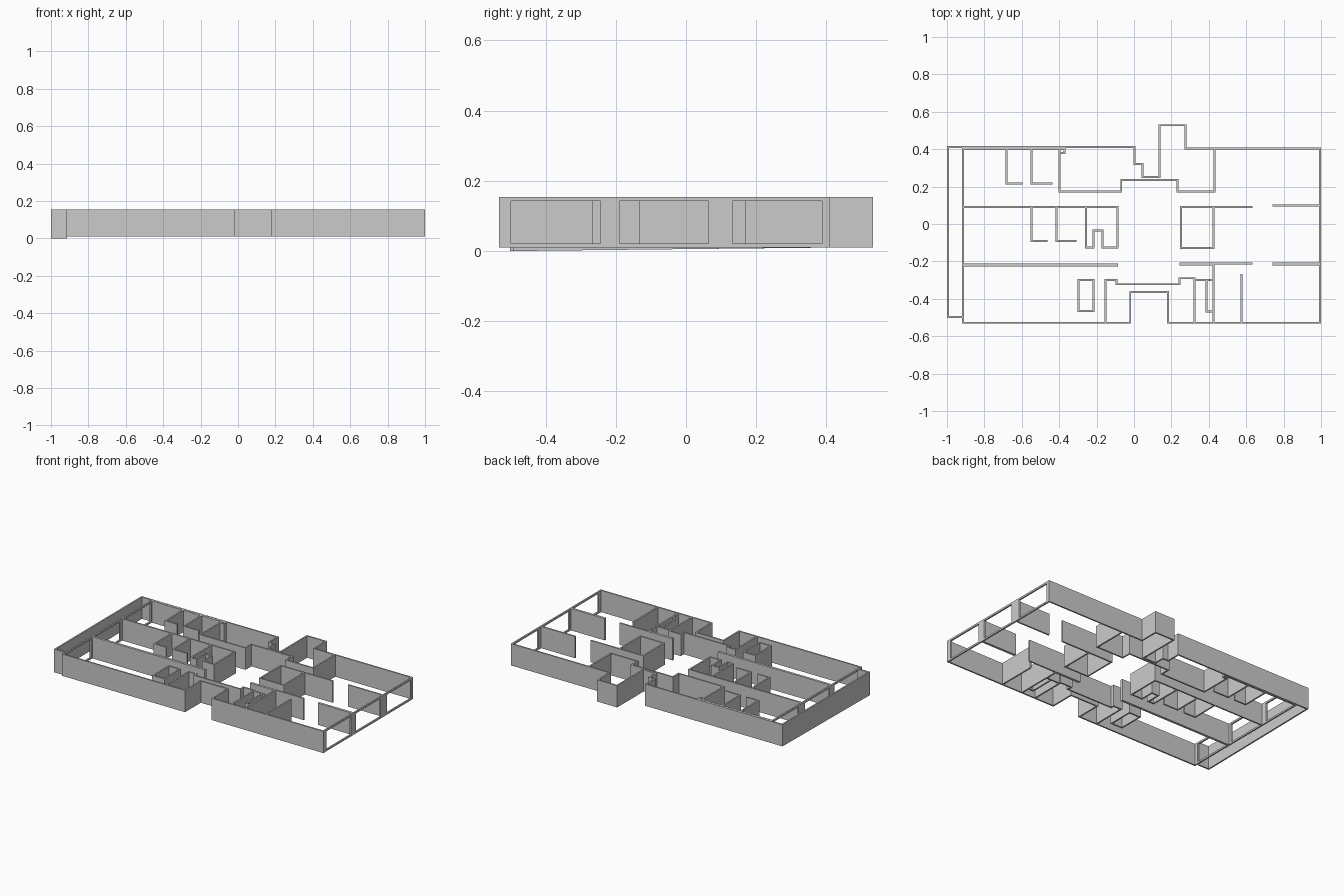
import bpy, bmesh
from mathutils import Vector

if "Cube" in bpy.data.objects:
    bpy.data.objects.remove(bpy.data.objects["Cube"])

BASE, TOP, T = 0.01, 0.154, 0.01


def wall(name, pts, t=T, closed=False, south_drop=0.0):
    """Mitred wall of thickness t following a plan polyline."""
    p = [Vector(q) for q in pts]
    n = len(p)
    dirs = [(p[(i + 1) % n] - p[i]).normalized() for i in range(n)]
    bm = bmesh.new()
    rings = []
    for i in range(n):
        before = dirs[i - 1] if (closed or i > 0) else dirs[0]
        after = dirs[i] if (closed or i < n - 1) else dirs[i - 1]
        n1, n2 = Vector((-before.y, before.x)), Vector((-after.y, after.x))
        off = (n1 + n2) / (1 + n1.dot(n2)) * t / 2
        a, b = p[i] + off, p[i] - off
        low = BASE
        if south_drop and p[i].x < -0.9 and p[i].y < 0:
            low -= south_drop
        rings.append([bm.verts.new((q.x, q.y, z)) for q, z in
                      ((a, low), (b, low), (b, TOP), (a, TOP))])
    for i in range(n if closed else n - 1):
        r, s = rings[i], rings[(i + 1) % n]
        for k in range(4):
            m = (k + 1) % 4
            bm.faces.new((r[k], r[m], s[m], s[k]))
    if not closed:
        bm.faces.new(rings[0])
        bm.faces.new(rings[-1][::-1])
    bmesh.ops.recalc_face_normals(bm, faces=bm.faces)
    me = bpy.data.meshes.new(name)
    bm.to_mesh(me)
    bm.free()
    ob = bpy.data.objects.new(name, me)
    bpy.context.collection.objects.link(ob)
    return ob


def box(name, lo, hi):
    bpy.ops.mesh.primitive_cube_add(size=1, location=[(a + b) / 2 for a, b in zip(lo, hi)])
    ob = bpy.context.object
    ob.name = name
    ob.scale = [b - a for a, b in zip(lo, hi)]


def window_wall(name, x, y0, y1):
    """End wall with three large openings: posts, sills and heads."""
    openings = [(-0.499, -0.244), (-0.19, 0.064), (0.133, 0.387)]
    x0, x1 = x - T / 2, x + T / 2
    edges = [y0] + [v for o in openings for v in o] + [y1]
    for a, b in zip(edges[::2], edges[1::2]):
        box(name + "_post", (x0, a, BASE), (x1, b, TOP))
    for a, b in openings:
        box(name + "_sill", (x0, a, BASE), (x1, b, 0.021))
        box(name + "_head", (x0, a, 0.142), (x1, b, TOP))


# Outer shell
wall("north_outer_wall", [
    (-.915, -.497), (-.995, -.497), (-.995, .412), (.003, .412), (.003, .32),
    (.045, .32), (.045, .251), (.137, .251), (.137, .528), (.276, .528),
    (.276, .404), (1.0, .404)], south_drop=0.01)
wall("south_east_wall", [(1.0, -.528), (.182, -.528), (.182, -.364), (-.02, -.364),
                         (-.02, -.528), (-.92, -.528)])
window_wall("east_window_wall", .995, -.523, .399)
window_wall("west_window_wall", -.915, -.523, .396)

# North rooms
wall("north_inner_wall", [
    (-.92, .401), (-.372, .401), (-.372, .38), (-.398, .38), (-.398, .174),
    (-.068, .174), (-.068, .235), (.233, .235), (.233, .174), (.43, .174), (.43, .4)])
wall("closet_partition", [(-.398, .38), (-.398, .401)])

# L-shaped room partitions: x, wall y, foot y, foot end x
for x, y0, y1, x1 in [(-.682, .398, .216, -.597), (-.548, .398, .216, -.436),
                      (-.548, .088, -.091, -.463), (-.414, .088, -.091, -.308)]:
    wall("room_partition", [(x, y0), (x, y1), (x1, y1)])

# Middle rooms
wall("middle_west_wall", [
    (-.91, .091), (-.088, .091), (-.088, -.126), (-.168, -.126), (-.168, -.035),
    (-.217, -.035), (-.217, -.126), (-.257, -.126), (-.257, .088)])
wall("middle_east_wall", [(.634, .091), (.251, .091), (.251, -.128), (.425, -.128),
                          (.425, .088)])
wall("east_upper_divider", [(.741, .099), (.99, .099)])

# South dividers
wall("south_west_divider", [(-.91, -.218), (-.086, -.218)], t=.016)
wall("south_mid_divider", [(.243, -.214), (.43, -.214)], t=.016)
wall("south_mid_divider_end", [(.43, -.212), (.634, -.212)])
wall("east_lower_divider", [(.741, -.214), (.99, -.214)], t=.016)

# South rooms
wall("lobby_wall", [(-.152, -.524), (-.152, -.3), (-.094, -.3), (-.094, -.322),
                    (.243, -.322), (.243, -.29), (.324, -.29), (.324, -.524)])
wall("lobby_side_wall", [(.425, -.22), (.425, -.524)])
wall("lobby_cross_wall", [(.328, -.3), (.421, -.3)])
wall("lobby_closet", [(.388, -.304), (.388, -.468), (.421, -.468)])
wall("south_room_partition", [(.575, -.267), (.575, -.524)])
wall("service_shaft", [(-.297, -.3), (-.217, -.3), (-.217, -.465), (-.297, -.465)],
     closed=True)
